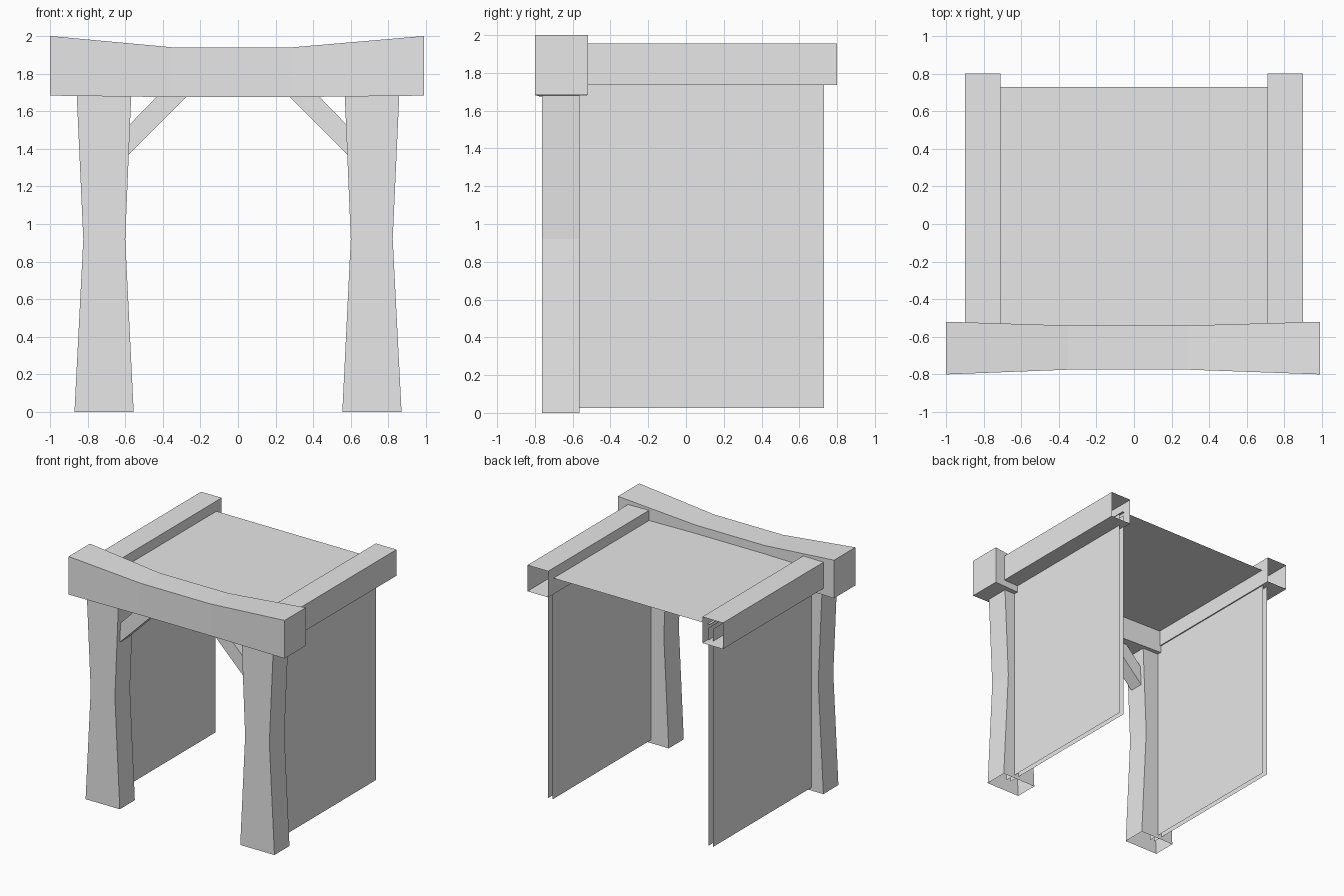
import bpy
import bmesh

cube = bpy.data.objects.get("Cube")
if cube:
    bpy.data.objects.remove(cube, do_unlink=True)

grey = bpy.data.materials.new("plain grey")
grey.use_nodes = True
COLOUR = (0.8, 0.8, 0.8, 1)
grey.diffuse_color = COLOUR
grey.node_tree.nodes["Principled BSDF"].inputs["Base Color"].default_value = COLOUR


def loft(name, rings, caps=True, closed=True):
    """Skin a row of equal rings of points; optionally cap both ends."""
    bm = bmesh.new()
    loops = [[bm.verts.new(p) for p in ring] for ring in rings]
    n = len(loops[0])
    for a, b in zip(loops, loops[1:]):
        for i in range(n if closed else n - 1):
            j = (i + 1) % n
            bm.faces.new((a[i], a[j], b[j], b[i]))
    if caps:
        bm.faces.new(loops[0])
        bm.faces.new(loops[-1])
    bmesh.ops.recalc_face_normals(bm, faces=bm.faces[:])
    mesh = bpy.data.meshes.new(name)
    bm.to_mesh(mesh)
    bm.free()
    mesh.materials.append(grey)
    obj = bpy.data.objects.new(name, mesh)
    bpy.context.collection.objects.link(obj)
    return obj


def rect_yz(x, y0, y1, z0, z1):
    return [(x, y0, z0), (x, y1, z0), (x, y1, z1), (x, y0, z1)]


def rect_xz(y, x0, x1, z0, z1):
    return [(x0, y, z0), (x1, y, z0), (x1, y, z1), (x0, y, z1)]


def rect_xy(z, x0, x1, y0, y1):
    return [(x0, y0, z), (x1, y0, z), (x1, y1, z), (x0, y1, z)]


# Front lintel: upswept, slightly flared ends
END = (-0.80, -0.52, 1.683, 2.0)
MID = (-0.775, -0.54, 1.675, 1.94)
loft("front_lintel", [rect_yz(-1.0, *END), rect_yz(-0.35, *MID),
                      rect_yz(0.29, *MID), rect_yz(0.99, *END)])

# Ceiling sheet
loft("ceiling", [[(-0.73, -0.56, 1.87), (0.73, -0.56, 1.87)],
                 [(-0.73, 0.73, 1.87), (0.73, 0.73, 1.87)]], caps=False, closed=False)

for side, s in (("left", 1), ("right", -1)):
    # Waisted post, open at the foot
    loft(side + "_post", [rect_xy(z, s * a, s * b, -0.763, -0.565) for z, a, b in
                          ((0, 0.555, 0.87), (0.92, 0.60, 0.823), (1.69, 0.568, 0.858))],
         caps=False)

    # Hollow roof beam, open at the ends
    loft(side + "_roof_beam", [rect_xz(y, s * 0.71, s * 0.90, 1.737, 1.955)
                               for y in (-0.56, 0.80)], caps=False)

    # Wall made of two parallel sheets
    for layer, x in (("inner", 0.72), ("outer", 0.76)):
        loft(f"{side}_wall_{layer}",
             [[(s * x, y, 0.025), (s * x, y, 1.84)] for y in (-0.66, 0.73)],
             caps=False, closed=False)

    # Diagonal brace between post and lintel
    outline = ((0.60, 1.35), (0.26, 1.69), (0.42, 1.69), (0.60, 1.505))
    loft(side + "_brace", [[(s * x, y, z) for x, z in outline] for y in (-0.725, -0.605)])
